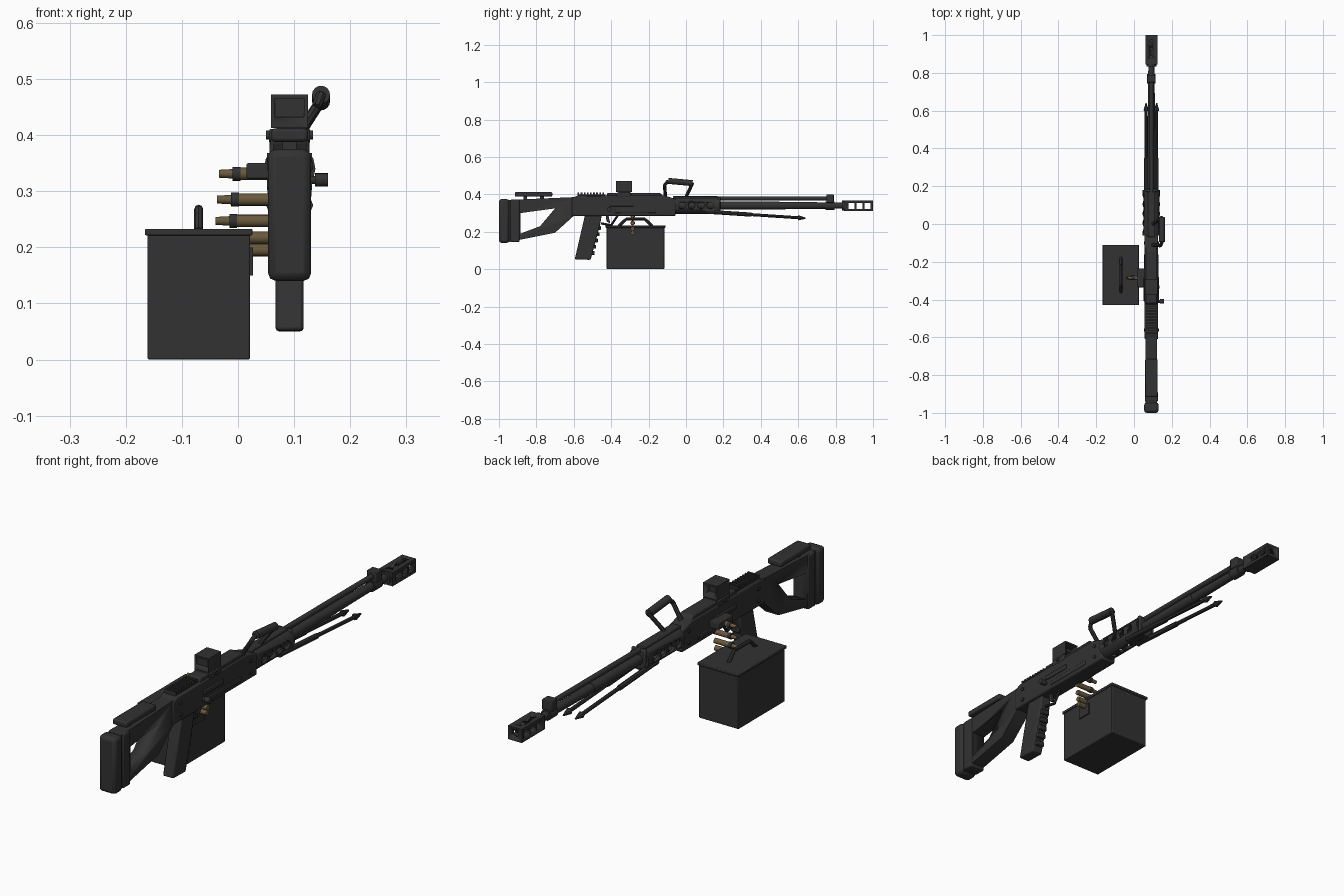
import bpy, bmesh, math
from mathutils import Vector

old = bpy.data.objects.get("Cube")
if old:
    bpy.data.objects.remove(old)

# Shared centre lines, edge softness and ammunition box limits
CENTRE = 0.092
BORE = 0.34
FINE, SOFT, ROUND = 0.003, 0.006, 0.014
BOX_CENTRE = -0.07
BOX_REAR, BOX_FRONT = -0.43, -0.11


def material(name, rgb):
    made = bpy.data.materials.new(name)
    made.use_nodes = True
    made.diffuse_color = (*rgb, 1)
    shader = made.node_tree.nodes["Principled BSDF"]
    shader.inputs["Base Color"].default_value = (*rgb, 1)
    return made


DARK = material("dark_gunmetal", (0.032, 0.032, 0.032))
BRASS = material("dull_brass", (0.14, 0.1, 0.045))


def activate(part):
    bpy.ops.object.select_all(action="DESELECT")
    part.select_set(True)
    bpy.context.view_layer.objects.active = part


def finish(name, bm, mat, bevel=0):
    bmesh.ops.recalc_face_normals(bm, faces=bm.faces)
    mesh = bpy.data.meshes.new(name)
    bm.to_mesh(mesh)
    bm.free()
    mesh.materials.append(mat)
    part = bpy.data.objects.new(name, mesh)
    bpy.context.collection.objects.link(part)
    if bevel:
        modifier = part.modifiers.new("soft_edges", "BEVEL")
        modifier.width, modifier.segments = bevel, 2
    activate(part)
    bpy.ops.object.shade_smooth_by_angle(angle=math.radians(35))
    return part


def prism(name, width, profile, bevel=0, x=CENTRE):
    """Side profile of (y, z) points given an even width about x."""
    bm = bmesh.new()
    face = bm.faces.new([bm.verts.new((x - width / 2, y, z)) for y, z in profile])
    extruded = bmesh.ops.extrude_face_region(bm, geom=[face])["geom"]
    moved = [v for v in extruded if isinstance(v, bmesh.types.BMVert)]
    bmesh.ops.translate(bm, verts=moved, vec=(width, 0, 0))
    return finish(name, bm, DARK, bevel)


def slab(name, width, rear, front, bottom, top, bevel=0, x=CENTRE):
    corners = [(rear, bottom), (front, bottom), (front, top), (rear, top)]
    return prism(name, width, corners, bevel, x)


def rod(name, start, end, radius, tip=None, sides=16, mat=DARK):
    start, end = Vector(start), Vector(end)
    bm = bmesh.new()
    bmesh.ops.create_cone(bm, cap_ends=True, segments=sides, radius1=radius,
                          radius2=radius if tip is None else tip,
                          depth=(end - start).length)
    turn = (end - start).to_track_quat("Z", "Y").to_matrix()
    bmesh.ops.rotate(bm, verts=bm.verts, matrix=turn)
    bmesh.ops.translate(bm, verts=bm.verts, vec=(start + end) / 2)
    return finish(name, bm, mat)


def tube(name, rear, front, radius, z=BORE, tip=None):
    return rod(name, (CENTRE, rear, z), (CENTRE, front, z), radius, tip)


def pin(name, y, z, radius, reach=0.04):
    return rod(name, (CENTRE - reach, y, z), (CENTRE + reach, y, z), radius)


def bent_rod(name, points, radius):
    for start, end in zip(points, points[1:]):
        rod(name, start, end, radius, sides=8)


def cut(target, cutters):
    for cutter in cutters:
        modifier = target.modifiers.new("cut", "BOOLEAN")
        modifier.object, modifier.solver = cutter, "EXACT"
        modifier.operation = "DIFFERENCE"
        activate(target)
        bpy.ops.object.modifier_apply(modifier=modifier.name)
        bpy.data.objects.remove(cutter)


# Stock with an open frame, butt pad and cheek rest
stock = prism("stock", 0.06, [(-0.95, 0.37), (-0.6, 0.385), (-0.6, 0.285),
                              (-0.7, 0.195), (-0.95, 0.145)])
cut(stock, [prism("stock_opening", 1, [(-0.885, 0.3), (-0.7, 0.325),
                                       (-0.78, 0.23), (-0.885, 0.19)])])
slab("stock_rear_band", 0.07, -0.94, -0.89, 0.145, 0.372, SOFT)
slab("butt_pad", 0.077, -1, -0.945, 0.14, 0.375, ROUND)
slab("cheek_rest", 0.065, -0.915, -0.715, 0.388, 0.412, SOFT)
for y in (-0.87, -0.78):
    slab("cheek_rest_post", 0.025, y, y + 0.02, 0.37, 0.39)

# Receiver, top cover and ribbed rail
prism("receiver", 0.071, [(-0.61, 0.285), (-0.055, 0.285), (-0.055, 0.375),
                          (-0.12, 0.395), (-0.58, 0.393), (-0.61, 0.38)], SOFT)
prism("top_cover", 0.06, [(-0.43, 0.38), (-0.42, 0.408), (-0.14, 0.408), (-0.11, 0.38)], FINE)
slab("rear_rail", 0.048, -0.58, -0.43, 0.39, 0.4)
for i in range(9):
    y = -0.58 + i / 60
    slab("rail_rib", 0.052, y, y + 0.009, 0.395, 0.41)
slab("side_rail", 0.081, -0.41, -0.28, 0.335, 0.355, FINE)
slab("ejection_cover", 0.077, -0.38, -0.16, 0.3, 0.32, FINE)
for y in (-0.56, -0.1):
    for z in (0.31, 0.36):
        pin("receiver_pin", y, z, 0.008)
rod("charging_handle", (0.12, -0.41, 0.32), (0.14, -0.41, 0.32), 0.007)
rod("charging_knob", (0.137, -0.41, 0.32), (0.16, -0.41, 0.32), 0.012)

# Pistol grip with finger ribs along its slanted front
prism("pistol_grip", 0.05, [(-0.54, 0.29), (-0.45, 0.29), (-0.46, 0.235),
                            (-0.51, 0.05), (-0.595, 0.052)], SOFT)
for i in range(5):
    y, z = -0.48 - i / 120, 0.21 - i / 30
    slab("finger_rib", 0.04, y, y + 0.025, z, z + 0.02, FINE)

# Trigger and guard
prism("trigger", 0.01, [(-0.43, 0.29), (-0.415, 0.29), (-0.405, 0.245), (-0.425, 0.255)])
bent_rod("trigger_guard", [(CENTRE, -0.455, 0.245), (CENTRE, -0.4, 0.235),
                           (CENTRE, -0.365, 0.288)], SOFT)

# Hooded box sight on a clamp
slab("sight_clamp", 0.073, -0.37, -0.295, 0.385, 0.411, FINE)
pin("clamp_screw", -0.333, 0.4, 0.008, reach=0.042)
sight = slab("sight_housing", 0.066, -0.373, -0.29, 0.413, 0.472)
cut(sight, [slab("rear_window", 0.052, -0.4, -0.365, 0.432, 0.465),
            slab("front_window", 0.052, -0.325, -0.25, 0.425, 0.465)])
slab("sight_foot", 0.046, -0.36, -0.3, 0.405, 0.42)

# Carry handle leaning to one side
grip_rear, grip_front = Vector((0.148, -0.095, 0.472)), Vector((0.148, 0.035, 0.46))
bent_rod("handle_arm", [(0.1, -0.11, 0.39), (0.14, -0.115, 0.45), grip_rear], 0.009)
bent_rod("handle_arm", [(0.1, 0, 0.385), grip_front], 0.009)
rod("carry_grip", grip_rear, grip_front, 0.016)

# Vented handguard, hollow around the barrel
handguard = tube("handguard", -0.06, 0.18, 0.046)
vents = [tube("hollow", -0.045, 0.2, 0.036)]
for i in range(4):
    y = -0.02 + i / 20
    vents.append(pin("side_vent", y, BORE, 0.018, reach=1))
    vents.append(rod("top_vent", (CENTRE, y, 0), (CENTRE, y, 1), 0.011))
cut(handguard, vents)
slab("handguard_bridge", 0.04, -0.07, 0.17, 0.372, 0.39, FINE)
slab("handguard_cap", 0.068, 0.17, 0.185, 0.3, 0.385, SOFT)

# Barrel, gas tube and front sight
tube("barrel", -0.05, 0.5, 0.021)
tube("barrel_taper", 0.5, 0.86, 0.02, tip=0.016)
tube("gas_tube", 0.15, 0.76, 0.011, z=0.378)
slab("front_sight_block", 0.044, 0.75, 0.79, 0.355, 0.4, FINE)
tube("front_sight_ring", 0.745, 0.795, 0.023)

# Muzzle brake with open ports
tube("brake_collar", 0.835, 0.86, 0.026)
brake = slab("muzzle_brake", 0.064, 0.845, 1, 0.31, 0.367)
ports = [tube("muzzle_bore", 0.87, 1.1, ROUND)]
for i in range(3):
    y = 0.868 + i * 0.043
    ports.append(slab("side_port", 1, y, y + 0.032, 0.322, 0.354))
    ports.append(rod("top_port", (CENTRE, y + 0.016, BORE), (CENTRE, y + 0.016, 1), 0.008))
cut(brake, ports)

# Folded bipod legs with sleeves and pointed feet
slab("bipod_hinge", 0.068, 0.1, 0.18, 0.295, 0.315, FINE)
for side in (-1, 1):
    x = CENTRE + side * 0.028
    root, ankle = Vector((x, 0.1, 0.308)), Vector((x, 0.6, 0.275))
    rod("bipod_leg", root, ankle, 0.008, sides=8)
    rod("bipod_sleeve", root, root.lerp(ankle, 0.5), 0.011, sides=8)
    rod("bipod_foot", ankle, root.lerp(ankle, 1.08), ROUND, tip=FINE, sides=8)

# Ammunition box with lid, latch and carrying loop
slab("ammo_box", 0.183, BOX_REAR + SOFT, BOX_FRONT - SOFT, 0, 0.225, FINE, BOX_CENTRE)
slab("ammo_box_lid", 0.192, BOX_REAR, BOX_FRONT, 0.221, 0.233, FINE, BOX_CENTRE)
slab("box_latch", SOFT, -0.32, -0.26, 0.15, 0.2, x=0.024)
bent_rod("box_handle", [(BOX_CENTRE, y, z) for y, z in
                        ((-0.36, 0.23), (-0.32, 0.268), (-0.22, 0.268), (-0.18, 0.23))], 0.008)

# Feed tray and hanging cartridge belt, bunching toward the box
slab("feed_tray", 0.05, -0.335, -0.235, 0.322, 0.35, FINE, x=0.04)
for i in range(5):
    z = 0.331 - i * 0.05 + i * i * 0.004
    nose = Vector((-0.034 - i * FINE, -0.285, z))
    neck, base = nose + Vector((0.035, 0, 0)), nose + Vector((0.105, 0, 0))
    rod("cartridge_case", neck, base, 0.011, mat=BRASS)
    rod("cartridge_tip", neck, nose, 0.009, tip=0.007, mat=BRASS)
    rod("belt_link", nose.lerp(neck, 0.7), nose.lerp(neck, 1.1), 0.0125)
